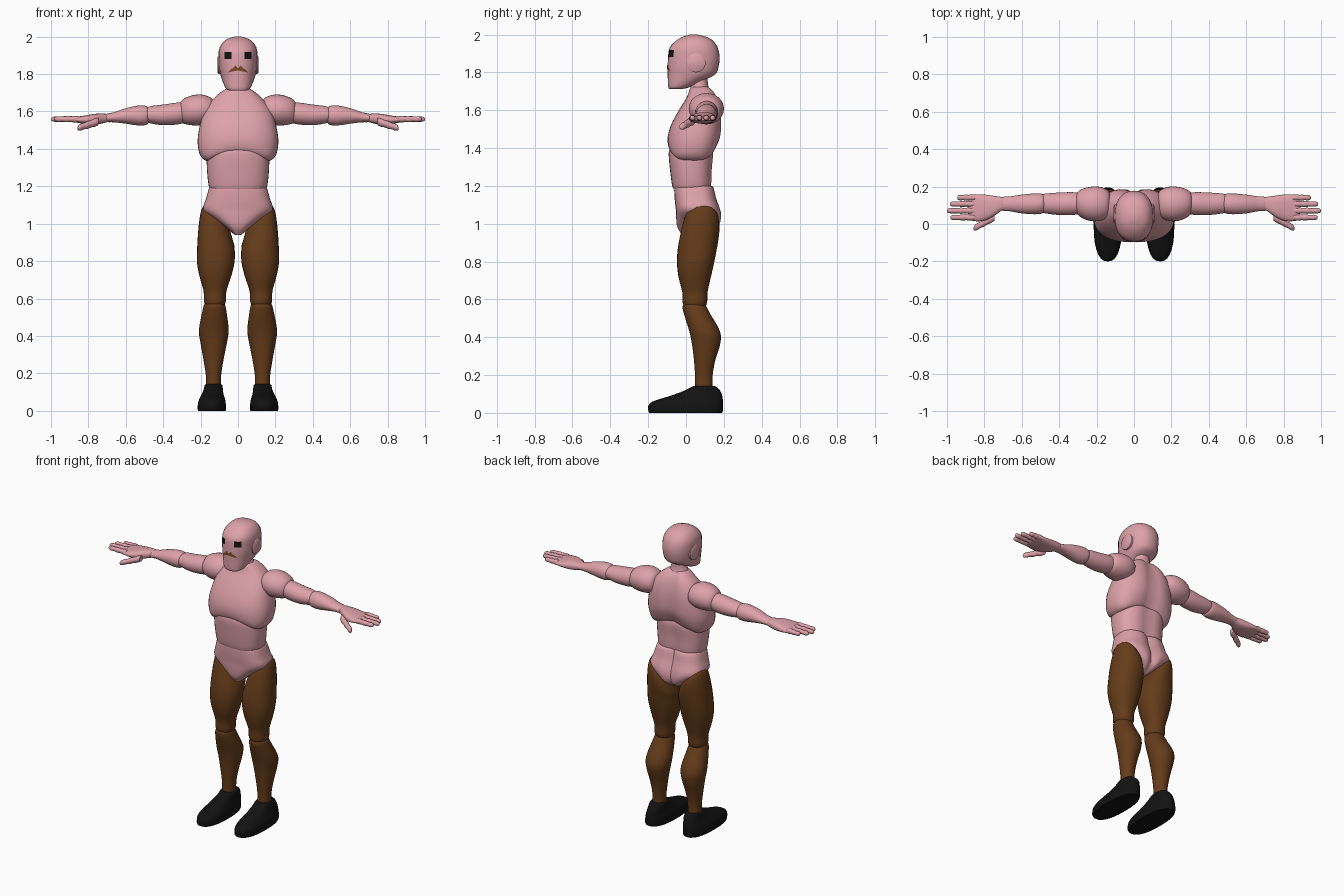
import bpy, bmesh, math
from mathutils import Vector
from mathutils.bvhtree import BVHTree


def material(name, rgb):
    m = bpy.data.materials.new(name)
    m.diffuse_color = (*rgb, 1)
    return m


SKIN = material("skin", (0.73, 0.36, 0.40))
BROWN = material("trousers", (0.13, 0.045, 0.01))
BLACK = material("black", (0.006, 0.006, 0.006))
HAIR = material("hair", (0.22, 0.07, 0.02))


def finish(name, bm, mat, mirror=False):
    me = bpy.data.meshes.new(name)
    bm.to_mesh(me)
    bm.free()
    ob = bpy.data.objects.new(name, me)
    bpy.context.collection.objects.link(ob)
    me.materials.append(mat)
    bpy.ops.object.select_all(action='DESELECT')
    ob.select_set(True)
    bpy.context.view_layer.objects.active = ob
    bpy.ops.object.shade_smooth_by_angle(angle=math.radians(42))
    if mirror:
        mod = ob.modifiers.new("mirror", 'MIRROR')
        mod.use_mirror_merge = False
    return ob


def smooth_rings(rings, steps):
    """Catmull-Rom interpolation of the ring numbers."""
    out = []
    for i in range(len(rings) - 1):
        a, b, c, d = (rings[min(max(k, 0), len(rings) - 1)] for k in range(i - 1, i + 3))
        for s in range(steps):
            t = s / steps
            out.append([q + 0.5 * t * (r - p + t * (2*p - 5*q + 4*r - u + t * (3*(q - r) + u - p)))
                        for p, q, r, u in zip(a, b, c, d)])
    return out + [list(rings[-1])]


def loft(name, rings, mat, axis='z', mirror=False, power=2.0, n=28, steps=3, warp=None):
    """Skin rings of (position, a0, a1, b0, b1); a,b are x,y for axis z and y,z for axis x."""
    bm = bmesh.new()
    loops = []
    for t, a0, a1, b0, b1 in smooth_rings(rings, steps):
        loop = []
        for k in range(n):
            c, s = math.cos(2 * math.pi * k / n), math.sin(2 * math.pi * k / n)
            a = (a0 + a1) / 2 + (a1 - a0) / 2 * math.copysign(abs(c) ** (2 / power), c)
            b = (b0 + b1) / 2 + (b1 - b0) / 2 * math.copysign(abs(s) ** (2 / power), s)
            v = Vector((a, b, t)) if axis == 'z' else Vector((t, a, b))
            loop.append(bm.verts.new(warp(v) if warp else v))
        loops.append(loop)
    for lo, hi in zip(loops, loops[1:]):
        for k in range(n):
            bm.faces.new((lo[k], lo[(k + 1) % n], hi[(k + 1) % n], hi[k]))
    bm.faces.new(loops[0])
    bm.faces.new(loops[-1])
    bmesh.ops.recalc_face_normals(bm, faces=bm.faces[:])
    return finish(name, bm, mat, mirror)


def centred(rings):
    return [(z, -h, h, y0, y1) for z, h, y0, y1 in rings]


# Head and neck
head = loft("head", centred([
    (1.712, .045, -.088, -.02), (1.722, .064, -.094, .02), (1.755, .08, -.096, .09),
    (1.79, .092, -.097, .155), (1.83, .101, -.097, .172), (1.88, .104, -.095, .178),
    (1.93, .102, -.087, .168), (1.965, .085, -.055, .145), (1.987, .06, -.02, .11),
    (2.0, .02, .02, .06)]), SKIN, power=2.25)
loft("neck", centred([(1.68, .075, .01, .14), (1.715, .062, .022, .122),
                      (1.75, .05, .03, .115), (1.80, .05, .03, .115)]), SKIN)
loft("ears", [(.08, .003, .103, 1.80, 1.90), (.104, .003, .103, 1.80, 1.90),
              (.109, .01, .096, 1.807, 1.893)], SKIN, 'x', True, steps=1)

# Eyes and moustache, laid on the face
bvh = BVHTree.FromPolygons([v.co for v in head.data.vertices],
                           [p.vertices[:] for p in head.data.polygons])


def face_patch(name, columns, mat):
    bm = bmesh.new()
    grid = []
    for x, z0, z1 in smooth_rings(columns, 1):
        col = []
        for k in range(4):
            z = z0 + (z1 - z0) * k / 3
            hit = bvh.ray_cast(Vector((x, -1, z)), Vector((0, 1, 0)))[0]
            col.append(bm.verts.new((x, hit.y - .003, z)))
        grid.append(col)
    for c, d in zip(grid, grid[1:]):
        for k in range(3):
            bm.faces.new((c[k], d[k], d[k + 1], c[k + 1]))
    finish(name, bm, mat, True)


face_patch("eyes", [(.034 + .0095 * k, 1.88, 1.917) for k in range(5)], BLACK)
face_patch("moustache", [(0, 1.82, 1.832), (.016, 1.816, 1.846), (.026, 1.814, 1.832),
                         (.036, 1.812, 1.828), (.053, 1.809, 1.811)], HAIR)


# Torso
def groove(v, depth, width=.045):
    if v.y > .06:
        v.y -= depth * math.exp(-(v.x / width) ** 2)
    return v


def chest_warp(v):
    w = min(1, max(0, (1.5 - v.z) / .12))
    v.z += w * .035 * max(-.3, 1 - (v.x / .14) ** 2)
    return groove(v, .02)


loft("chest", centred([
    (1.725, .055, .035, .125), (1.712, .08, .02, .145), (1.67, .13, .005, .17),
    (1.60, .183, -.038, .188), (1.52, .205, -.08, .192), (1.45, .216, -.096, .186),
    (1.39, .208, -.096, .168), (1.357, .188, -.086, .152), (1.345, .165, -.066, .135)]),
    SKIN, power=2.5, n=40, warp=chest_warp)
loft("abdomen", centred([
    (1.40, .15, -.085, .14), (1.37, .166, -.092, .15), (1.29, .166, -.085, .143),
    (1.21, .158, -.075, .14), (1.185, .15, -.068, .135)]),
    SKIN, power=2.5, n=36, warp=lambda v: groove(v, .015))
loft("pelvis", centred([
    (1.20, .145, -.055, .138), (1.19, .155, -.062, .148), (1.13, .172, -.06, .162),
    (1.075, .186, -.054, .182), (1.03, .135, -.052, .188), (.98, .065, -.045, .175),
    (.94, .018, -.02, .12)]), SKIN, power=2.9, n=40, warp=lambda v: groove(v, .025, .025))


# Legs and shoes
def thigh_warp(v):
    v.z += (v.x - .12) * .9 * min(1, max(0, (v.z - .85) / .15))
    return v


loft("thighs", [
    (1.05, .06, .17, .02, .15), (1.03, .04, .188, -.005, .172), (.96, .022, .207, -.026, .176),
    (.88, .018, .217, -.042, .165), (.80, .018, .22, -.048, .15), (.72, .036, .206, -.04, .132),
    (.64, .062, .184, -.02, .114), (.585, .065, .182, -.018, .112), (.56, .075, .172, -.008, .10)],
    BROWN, mirror=True, warp=thigh_warp, power=2.2)
loft("shins", [
    (.58, .078, .172, -.005, .09), (.562, .068, .183, -.018, .108), (.52, .06, .193, -.01, .13),
    (.43, .05, .209, .018, .18), (.36, .06, .2, .032, .18), (.28, .076, .186, .042, .155),
    (.19, .09, .172, .048, .14), (.11, .09, .172, .048, .14)], BROWN, mirror=True, power=2.1)
loft("shoes", [
    (0, .066, .214, -.194, .19), (.015, .064, .216, -.2, .196), (.045, .066, .213, -.196, .196),
    (.065, .07, .206, -.165, .195), (.088, .077, .194, -.09, .192), (.115, .081, .183, -.015, .182),
    (.137, .084, .178, .028, .162), (.142, .094, .168, .042, .15)], BLACK, mirror=True, power=2.4)

# Arms
loft("shoulders", [
    (.125, .06, .15, 1.56, 1.64), (.14, .035, .18, 1.545, 1.67), (.18, .018, .198, 1.53, 1.688),
    (.225, .015, .2, 1.525, 1.69), (.27, .028, .19, 1.53, 1.678), (.30, .05, .172, 1.54, 1.66),
    (.313, .08, .145, 1.565, 1.635)], SKIN, 'x', True)
loft("upper_arms", [
    (.28, .055, .165, 1.54, 1.65), (.33, .048, .17, 1.53, 1.647), (.40, .048, .168, 1.527, 1.637),
    (.46, .055, .164, 1.535, 1.63), (.49, .062, .158, 1.545, 1.62), (.50, .08, .14, 1.56, 1.605)],
    SKIN, 'x', True)
loft("forearms", [
    (.475, .075, .14, 1.55, 1.61), (.487, .058, .16, 1.53, 1.628), (.53, .052, .163, 1.525, 1.632),
    (.60, .057, .157, 1.535, 1.618), (.66, .068, .148, 1.542, 1.597), (.70, .07, .145, 1.543, 1.588),
    (.71, .08, .135, 1.55, 1.58)], SKIN, 'x', True)

# Hands
loft("palms", [
    (.68, .078, .138, 1.548, 1.582), (.71, .07, .145, 1.54, 1.588), (.76, .035, .152, 1.53, 1.588),
    (.81, .016, .158, 1.532, 1.58), (.86, .016, .158, 1.54, 1.572), (.885, .025, .15, 1.546, 1.568)],
    SKIN, 'x', True, power=2.6)


def digit(name, y, z, x0, x1, r, warp=None):
    rings = [(x0 + (x1 - x0) * t, y - r * s, y + r * s, z - r * s, z + r * s) for t, s in
             [(0, .9), (.18, 1.05), (.36, .88), (.5, 1), (.66, .82), (.84, .88), (.96, .65), (1, .25)]]
    loft(name, rings, SKIN, 'x', True, n=12, steps=2, warp=warp)


for label, y, tip in (("index", .035, .982), ("middle", .071, 1.0), ("ring", .107, .985), ("little", .141, .945)):
    digit(label + "_fingers", y, 1.559, .85, tip, .0165)


def thumb_warp(v):
    v.y -= (v.x - .75) * .55
    v.z -= (v.x - .75) * .32
    return v


digit("thumbs", .035, 1.545, .745, .858, .021, thumb_warp)
